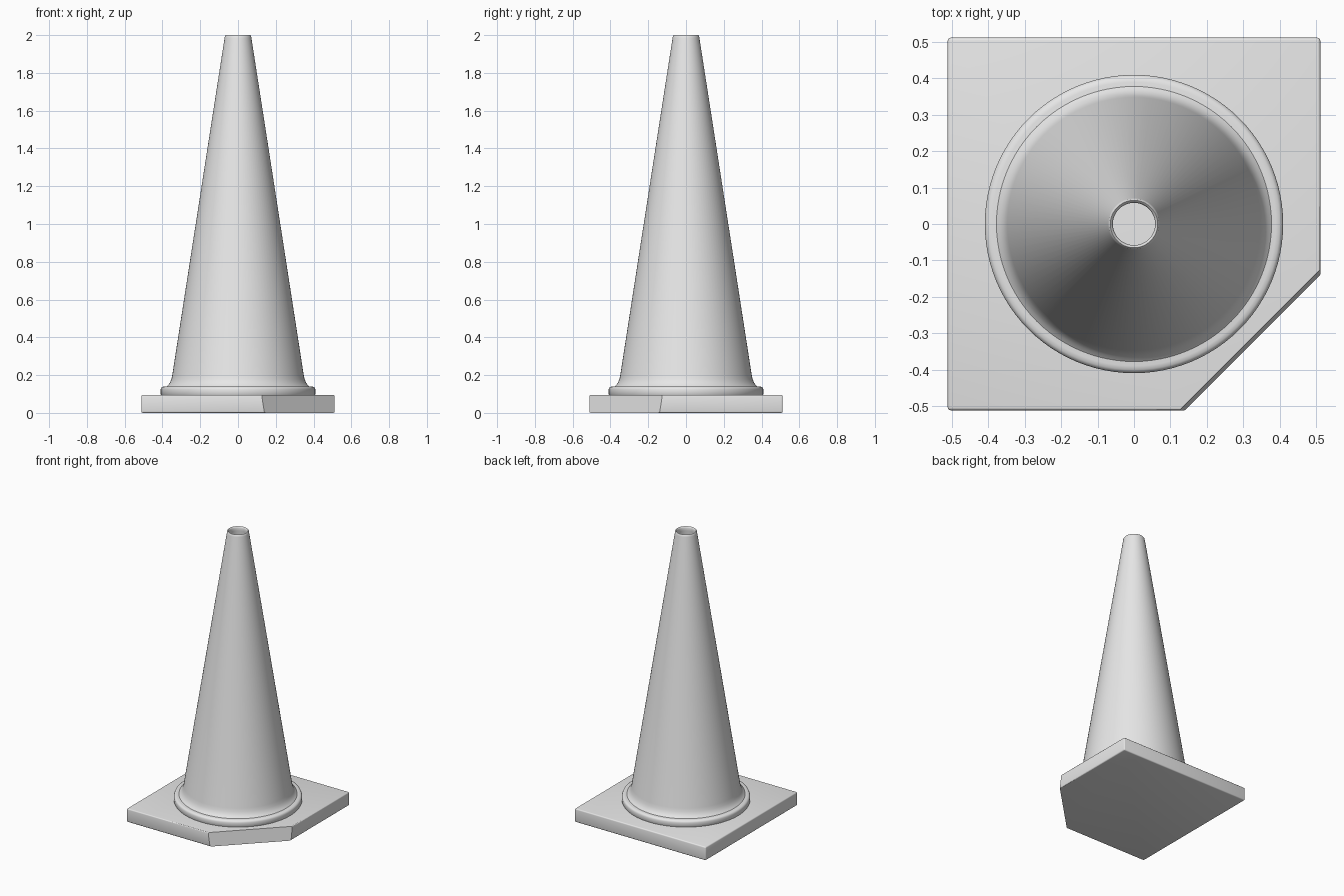
import bpy, bmesh
from math import pi
from mathutils import Vector

cube = bpy.data.objects.get("Cube")
if cube:
    bpy.data.objects.remove(cube)

# One plain grey for everything
grey = bpy.data.materials.new("light_grey")
grey.use_nodes = True
grey.diffuse_color = (0.8, 0.8, 0.8, 1)
grey.node_tree.nodes["Principled BSDF"].inputs["Base Color"].default_value = grey.diffuse_color


def finish(name, bm, angle):
    """Turn a bmesh into a shaded, coloured object."""
    bmesh.ops.recalc_face_normals(bm, faces=bm.faces)
    mesh = bpy.data.meshes.new(name)
    bm.to_mesh(mesh)
    bm.free()
    mesh.materials.append(grey)
    obj = bpy.data.objects.new(name, mesh)
    bpy.context.collection.objects.link(obj)
    bpy.ops.object.select_all(action="DESELECT")
    obj.select_set(True)
    bpy.context.view_layer.objects.active = obj
    bpy.ops.object.shade_smooth_by_angle(angle=angle)
    return obj


def lathe(name, profile, steps=96):
    """Revolve a closed (radius, height) profile around z."""
    bm = bmesh.new()
    verts = [bm.verts.new((r, 0, z)) for r, z in profile]
    edges = [bm.edges.new((a, b)) for a, b in zip(verts, verts[1:] + verts[:1])]
    bmesh.ops.spin(bm, geom=verts + edges, cent=(0, 0, 0), axis=(0, 0, 1),
                   angle=2 * pi, steps=steps, use_duplicate=False)
    bmesh.ops.remove_doubles(bm, verts=bm.verts, dist=1e-5)
    return finish(name, bm, pi / 5)


# Square base plate with softened edges and one corner sliced off
PLATE, HALF = 0.095, 0.512
bm = bmesh.new()
bmesh.ops.create_cube(bm, size=1)
bmesh.ops.scale(bm, vec=(2 * HALF, 2 * HALF, PLATE), verts=bm.verts)
bmesh.ops.translate(bm, vec=(0, 0, PLATE / 2), verts=bm.verts)
bmesh.ops.bevel(bm, geom=list(bm.edges), offset=0.008, segments=3,
                profile=0.5, affect="EDGES")
cut = bmesh.ops.bisect_plane(bm, geom=bm.verts[:] + bm.edges[:] + bm.faces[:],
                             plane_co=(HALF, -0.14, 0),
                             plane_no=Vector((1, -1, 0.16)).normalized(),
                             clear_outer=True)
rim = [e for e in cut["geom_cut"] if isinstance(e, bmesh.types.BMEdge)]
bmesh.ops.holes_fill(bm, edges=rim, sides=0)
finish("base_plate", bm, pi / 6)

# Raised collar around the foot of the cone
lathe("collar_ring", [
    (0.34, 0.09), (0.405, 0.09), (0.41, 0.098), (0.41, 0.125), (0.407, 0.133),
    (0.400, 0.138), (0.39, 0.14), (0.34, 0.14)])

# Hollow cone: flared foot, straight wall, rounded lip, inner wall
lathe("cone_body", [
    (0.378, 0.12), (0.378, 0.140), (0.368, 0.149), (0.359, 0.163),
    (0.353, 0.178), (0.348, 0.20), (0.071, 1.985), (0.069, 1.995),
    (0.065, 2.0), (0.061, 1.997), (0.058, 1.988), (0.058, 1.97),
    (0.33, 0.20), (0.33, 0.09), (0.36, 0.09)])
